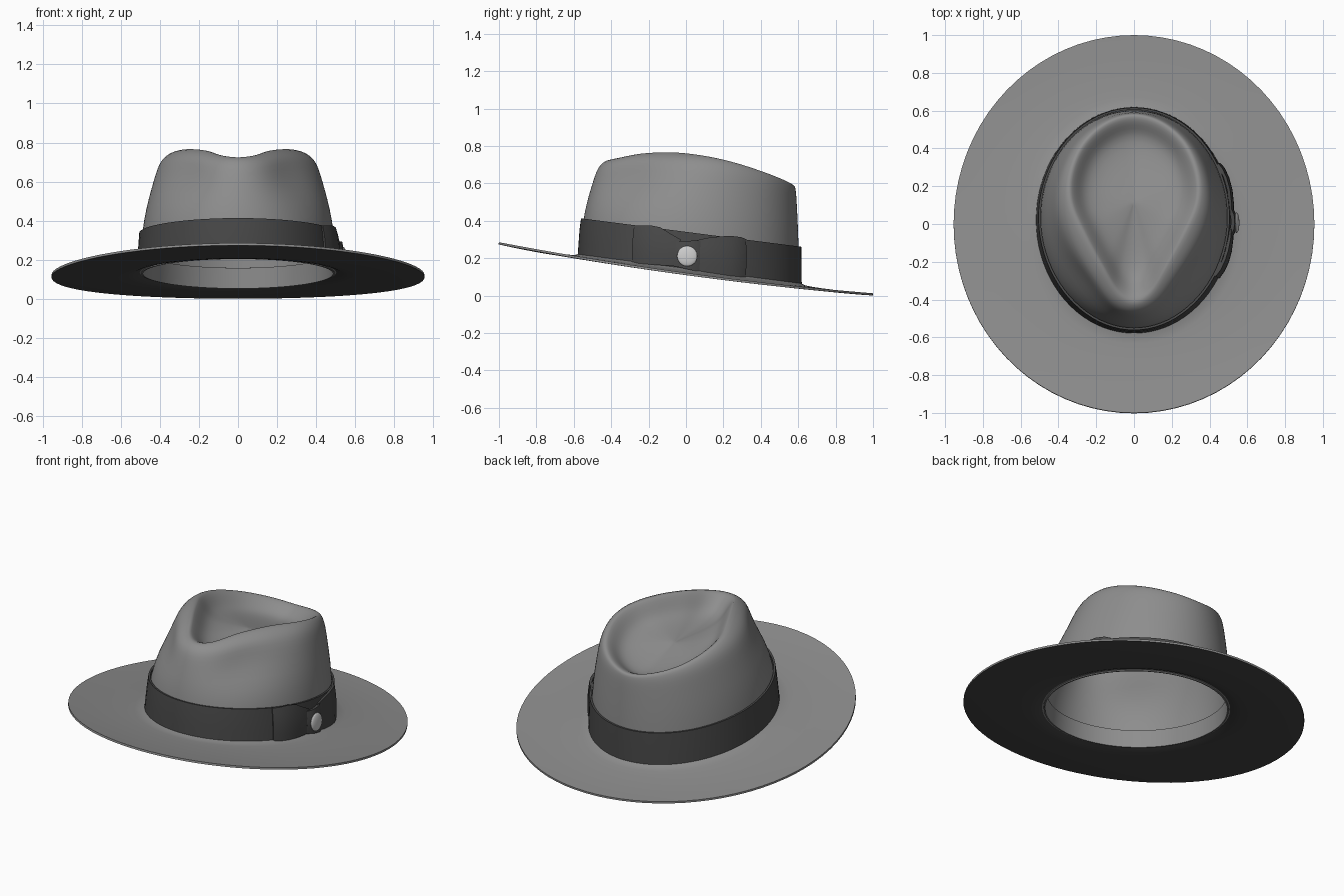
import bpy, bmesh
from math import sin, cos, pi, exp, acos, radians
from mathutils import Vector

if "Cube" in bpy.data.objects:
    bpy.data.objects.remove(bpy.data.objects["Cube"])

N = 80  # segments around the hat


def material(name, g):
    m = bpy.data.materials.new(name)
    m.diffuse_color = (g, g, g, 1)
    m.use_nodes = True
    m.node_tree.nodes["Principled BSDF"].inputs["Base Color"].default_value = m.diffuse_color
    return m


FELT = material("felt", 0.27)
DARK = material("dark_ribbon", 0.065)
PEARL = material("pearl", 0.75)

# Half of the teardrop ridge on top of the crown, front to back
RIDGE = [(0, -.415, .728), (.085, -.37, .738), (.17, -.235, .764), (.265, -.06, .77),
         (.338, .11, .75), (.338, .27, .713), (.27, .43, .66), (.145, .54, .615), (0, .58, .592)]
# Crown wall: height fraction, inward blend from base oval to ridge
WALL = [(0, 0), (.16, .035), (.33, .08), (.53, .2), (.7, .37), (.84, .52), (.92, .64), (.97, .8), (1, 1)]
# Crater: scale towards centre, drop below ridge
CRATER = [(.95, .006), (.88, .03), (.8, .066), (.7, .092), (.52, .104), (.28, .106), (.08, .106)]


def ridge_ctrl(k):
    k %= 16
    if k <= 8:
        return Vector(RIDGE[k])
    x, y, z = RIDGE[16 - k]
    return Vector((-x, y, z))


def ridge(th):
    u = (th / (2 * pi)) * 16 % 16
    k = int(u)
    t = u - k
    a, b, c, d = [ridge_ctrl(k + i) for i in (-1, 0, 1, 2)]
    return .5 * (2 * b + (c - a) * t + (2 * a - 5 * b + 4 * c - d) * t * t
                 + (3 * b - a - 3 * c + d) * t ** 3)


def base(th):
    y = .02 - .585 * cos(th)
    return Vector((.505 * sin(th), y, .137 - .13 * y))


def wall(th, f, out=0):
    for (f0, w0), (f1, w1) in zip(WALL, WALL[1:]):
        if f <= f1:
            break
    w = w0 + (w1 - w0) * (f - f0) / (f1 - f0)
    b, r = base(th), ridge(th)
    p = b.lerp(r, w)
    p.z = b.z + (r.z - b.z) * f
    # pinch dents on both front sides
    a = abs((th + pi) % (2 * pi) - pi)
    out -= .035 * exp(-((a - .8) / .4) ** 2) * exp(-((f - .75) / .17) ** 2)
    return p + out * Vector((sin(th), -cos(th), 0))


def at_height(th, h, out):
    return wall(th, h / (ridge(th).z - base(th).z), out)


def loft(name, rings, mats, closed=True, cap=False, thick=.01, subsurf=0, under=0):
    bm = bmesh.new()
    vs = [[bm.verts.new(p) for p in r] for r in rings]
    n = len(rings[0])
    for a, b in zip(vs, vs[1:]):
        for j in range(n if closed else n - 1):
            k = (j + 1) % n
            bm.faces.new((a[j], a[k], b[k], b[j]))
    if cap:
        c = bm.verts.new(sum((v.co for v in vs[-1]), Vector()) / n)
        for j in range(n):
            bm.faces.new((vs[-1][j], vs[-1][(j + 1) % n], c))
    me = bpy.data.meshes.new(name)
    bm.to_mesh(me)
    bm.free()
    ob = bpy.data.objects.new(name, me)
    bpy.context.collection.objects.link(ob)
    for m in mats:
        me.materials.append(m)
    if subsurf:
        ob.modifiers.new("smooth", 'SUBSURF').levels = subsurf
    s = ob.modifiers.new("thickness", 'SOLIDIFY')
    s.thickness = thick
    s.material_offset = under
    finish(ob)
    return ob


def finish(ob):
    bpy.ops.object.select_all(action='DESELECT')
    ob.select_set(True)
    bpy.context.view_layer.objects.active = ob
    bpy.ops.object.convert(target='MESH')
    bpy.ops.object.shade_smooth_by_angle(angle=radians(40))


ANG = [2 * pi * i / N for i in range(N)]

# Crown with teardrop crease
rings = [[wall(t, f) for t in ANG] for f, _ in WALL]
for s, drop in CRATER:
    rings.append([Vector((0, .12, .72)).lerp(ridge(t), s) - Vector((0, 0, drop)) for t in ANG])
loft("crown", rings, [FELT], cap=True, subsurf=1)


# Brim, tilted up at the front, dark underneath
def brim_pt(th, t):
    y = -cos(th)
    edge = Vector((.955 * sin(th), y, .14 - .1365 * y - .018 + .027 * y * y))
    p = base(th).lerp(edge, t)
    p.z += .012 * exp(-(t / .06) ** 2) - .006 * sin(pi * t)
    return p


loft("brim", [[brim_pt(a, t) for a in ANG] for t in (1, .97, .85, .7, .5, .3, .16, .08, .03, 0)],
     [FELT, DARK], thick=.012, under=1)

# Ribbon band outside, sweatband inside
loft("hat_band", [[at_height(a, h, .014) for a in ANG] for h in (.005, .07, .14, .203)], [DARK], thick=.012)
loft("sweatband", [[at_height(a, h, -.011) for a in ANG] for h in (-.006, .05, .1)], [FELT], thick=.008)


# Bow: columns of (y, bottom height, top height, outset)
def bow_part(name, cols, thick):
    rows = []
    for i in range(6):
        v = i / 5
        rows.append([at_height(acos((.02 - y) / .585), lo + (hi - lo) * v, out + .006 * sin(pi * v))
                     for y, lo, hi, out in cols])
    loft(name, rows, [DARK], closed=False, thick=thick)


bow_part("bow_front_wing", [(-.28, .004, .202, .02), (-.24, .004, .208, .03), (-.19, .006, .214, .034),
                            (-.14, .008, .21, .033), (-.08, .012, .18, .028), (-.03, .016, .158, .022)], .016)
bow_part("bow_back_wing", [(.05, .004, .165, .022), (.1, .002, .184, .028), (.17, .0, .202, .033),
                           (.23, -.002, .212, .034), (.28, -.002, .212, .03), (.31, -.002, .205, .02)], .016)
bow_part("bow_knot", [(-.06, .012, .148, .025), (-.03, .01, .152, .036), (.0, .006, .156, .039),
                      (.04, .002, .162, .036), (.07, -.002, .166, .025)], .02)

# Pearl button on the knot
bpy.ops.mesh.primitive_uv_sphere_add(segments=32, ring_count=16, radius=1,
                                     location=at_height(acos(.015 / .585), .075, .043),
                                     rotation=(0, radians(-5), 0))
pearl = bpy.context.object
pearl.name = "pearl_button"
pearl.scale = (.014, .054, .054)
pearl.data.materials.append(PEARL)
finish(pearl)
